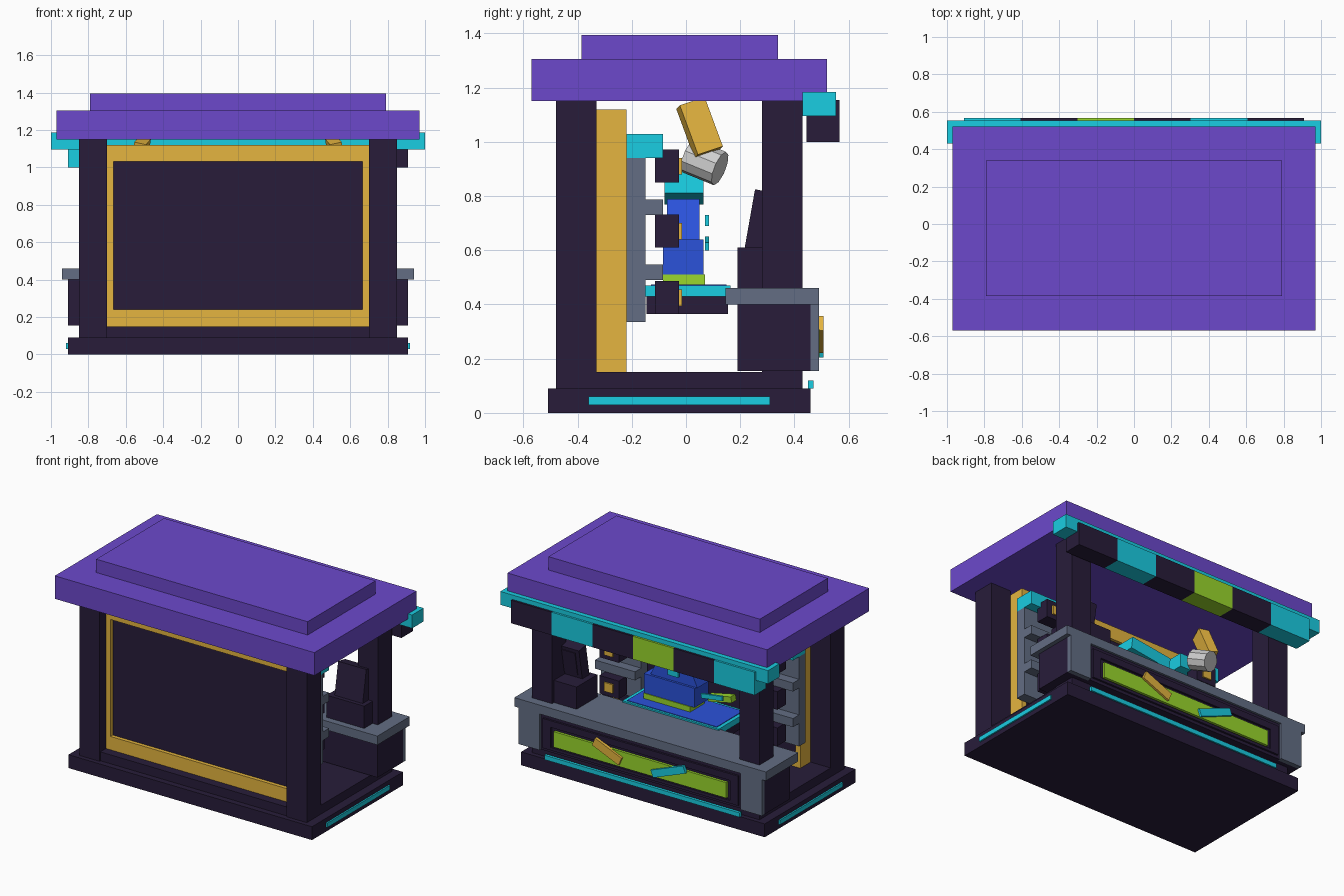
import bpy
from math import radians
from mathutils import Matrix, Vector

old = bpy.data.objects.get("Cube")
if old:
    bpy.data.objects.remove(old, do_unlink=True)


def material(name, *rgb):
    m = bpy.data.materials.new(name)
    m.use_nodes = True
    m.diffuse_color = (*rgb, 1)
    m.node_tree.nodes["Principled BSDF"].inputs["Base Color"].default_value = (*rgb, 1)
    return m


DARK = material("dark plum", .021, .012, .042)
PURPLE = material("purple", .15, .066, .60)
GOLD = material("gold", .78, .46, .05)
CYAN = material("cyan", .01, .61, .76)
GREY = material("slate grey", .125, .155, .23)
BLUE = material("blue", .024, .085, .70)
GREEN = material("lime green", .32, .68, .025)
SILVER = material("silver", .62, .62, .62)


def box(name, mat, x, y, z, rot=(0, 0, 0), taper=(1, 1)):
    """Box from (low, high) ranges, turned about its centre; taper narrows the top."""
    bpy.ops.mesh.primitive_cube_add(size=1)
    ob = bpy.context.object
    ob.name = name
    size = Vector([r[1] - r[0] for r in (x, y, z)])
    for v in ob.data.vertices:
        kx, ky = taper if v.co.z > 0 else (1, 1)
        v.co = Vector((v.co.x * kx, v.co.y * ky, v.co.z)) * size
    ob.location = [(r[0] + r[1]) / 2 for r in (x, y, z)]
    ob.rotation_euler = [radians(a) for a in rot]
    ob.data.materials.append(mat)
    return ob


def pair(name, mat, x, y, z, rot=(0, 0, 0)):
    """A box on the left and its mirror image on the right."""
    box("left_" + name, mat, x, y, z, rot)
    box("right_" + name, mat, (-x[1], -x[0]), y, z, (rot[0], -rot[1], -rot[2]))


def wide(half):
    return (-half, half)


# Base and floor
box("base", DARK, wide(.91), (-.51, .46), (0, .09))
box("floor", DARK, wide(.85), (-.47, .43), (.09, .15))
pair("base_light", CYAN, (.905, .92), (-.36, .31), (.03, .06))
box("back_base_light", CYAN, wide(.73), (.45, .47), (.09, .12))

# Posts and roof
pair("front_post", DARK, (.70, .85), (-.48, -.33), (.09, 1.15))
pair("back_post", DARK, (.70, .85), (.28, .43), (.09, 1.15))
box("roof", PURPLE, wide(.97), (-.57, .52), (1.15, 1.305))
box("roof_cap", PURPLE, wide(.79), (-.385, .34), (1.305, 1.395))

# Front wall: frame bars around a shallow recessed panel
FRAME_Y = (-.41, -.22)
pair("frame_side", GOLD, (.665, .70), FRAME_Y, (.15, 1.12))
box("frame_bottom", GOLD, wide(.665), FRAME_Y, (.15, .24))
box("frame_top", GOLD, wide(.665), FRAME_Y, (1.03, 1.12))
box("wall_panel", DARK, wide(.67), (-.385, -.24), (.23, 1.04))

# Awning rail with a row of coloured panels
box("awning_rail", CYAN, wide(1), (.43, .553), (1.095, 1.185))
step = 1.82 / 6
for i, mat in enumerate((CYAN, DARK, GREEN, DARK, CYAN, DARK)):
    x = -.91 + i * step
    box(f"awning_panel_{i + 1}", mat, (x, x + step), (.445, .567), (1.0, 1.155))

# Counter with its facade
box("counter_body", DARK, wide(.91), (.19, .46), (.155, .40))
box("counter_top", GREY, wide(.94), (.145, .49), (.40, .46))
pair("facade_end", GREY, (.75, .91), (.46, .49), (.155, .40))
box("facade_panel", DARK, wide(.75), (.46, .475), (.155, .40))
pair("facade_trim_side", DARK, (.67, .73), (.47, .488), (.175, .375))
for name, z in (("low", (.175, .195)), ("high", (.33, .375))):
    box("facade_trim_" + name, DARK, wide(.67), (.47, .488), z)
box("facade_sign", GREEN, wide(.645), (.47, .492), (.205, .31))
box("sign_gold_bar", GOLD, (.13, .345), (.485, .507), (.26, .318), (0, -23, 0))
box("sign_cyan_bar", CYAN, (-.35, -.09), (.485, .507), (.25, .30), (0, 21, 0))

# Terminal on the counter
box("terminal_base", DARK, (.53, .81), (.19, .41), (.46, .61))
box("terminal_screen", DARK, (.57, .78), (.235, .31), (.60, .82), (-10, 0, 0))
box("terminal_bezel", DARK, (.60, .75), (.305, .315), (.63, .79), (-10, 0, 0))

# Shelf racks on the inside of the front wall
RACK_X, ARM_Y = (.44, .74), (-.22, -.085)
pair("rack_back", GREY, RACK_X, (-.22, -.15), (.335, .94))
pair("rack_cap", CYAN, RACK_X, ARM_Y, (.94, 1.03))
for i, z in enumerate((.49, .73)):
    pair(f"rack_shelf_{i + 1}", GREY, RACK_X, ARM_Y, (z, z + .058))
for i, z in enumerate((.365, .61, .85)):
    pair(f"rack_unit_{i + 1}", DARK, (.52, .665), (-.115, -.025), (z, z + .122))
    pair(f"rack_plate_{i + 1}", GOLD, (.56, .625), (-.027, -.015), (z + .03, z + .09))

# Display table
box("table", DARK, wide(.34), (-.145, .155), (.365, .43))
box("table_rim", CYAN, wide(.36), (-.15, .165), (.43, .47))
box("table_mat", BLUE, wide(.335), (-.13, .15), (.465, .474))

# Stacked display pieces
box("display_foot", GREEN, (-.08, .27), (-.085, .07), (.47, .51))
box("display_body", BLUE, (-.11, .27), (-.085, .065), (.51, .64))
box("display_tower", BLUE, (-.12, .23), (-.07, .05), (.64, .79), taper=(.6, 1))
box("display_top", CYAN, (-.23, .07), (-.08, .065), (.79, .87), (0, -8, 0))
box("display_green_bar", GREEN, (-.34, -.16), (-.05, .0), (.56, .60), (0, 12, 0))
box("display_cyan_bar", CYAN, (-.33, -.17), (.07, .085), (.61, .64), (0, 8, 0))
box("display_badge", CYAN, (.0, .08), (.07, .085), (.69, .73))

# Spotlights hanging from the roof
pair("spot_arm", GOLD, (.49, .555), (.0, .10), (.955, 1.15), (18, -12, 12))
for side, sign in (("left", 1), ("right", -1)):
    bpy.ops.mesh.primitive_cylinder_add(vertices=10, radius=.066, depth=.13)
    lamp = bpy.context.object
    lamp.name = side + "_spot_lamp"
    lamp.matrix_world = (Matrix.Translation((sign * .48, .068, .925))
                         @ Matrix.Rotation(radians(-20 * sign), 4, 'Z')
                         @ Matrix.Rotation(radians(69), 4, 'X'))
    lamp.data.materials.append(SILVER)
